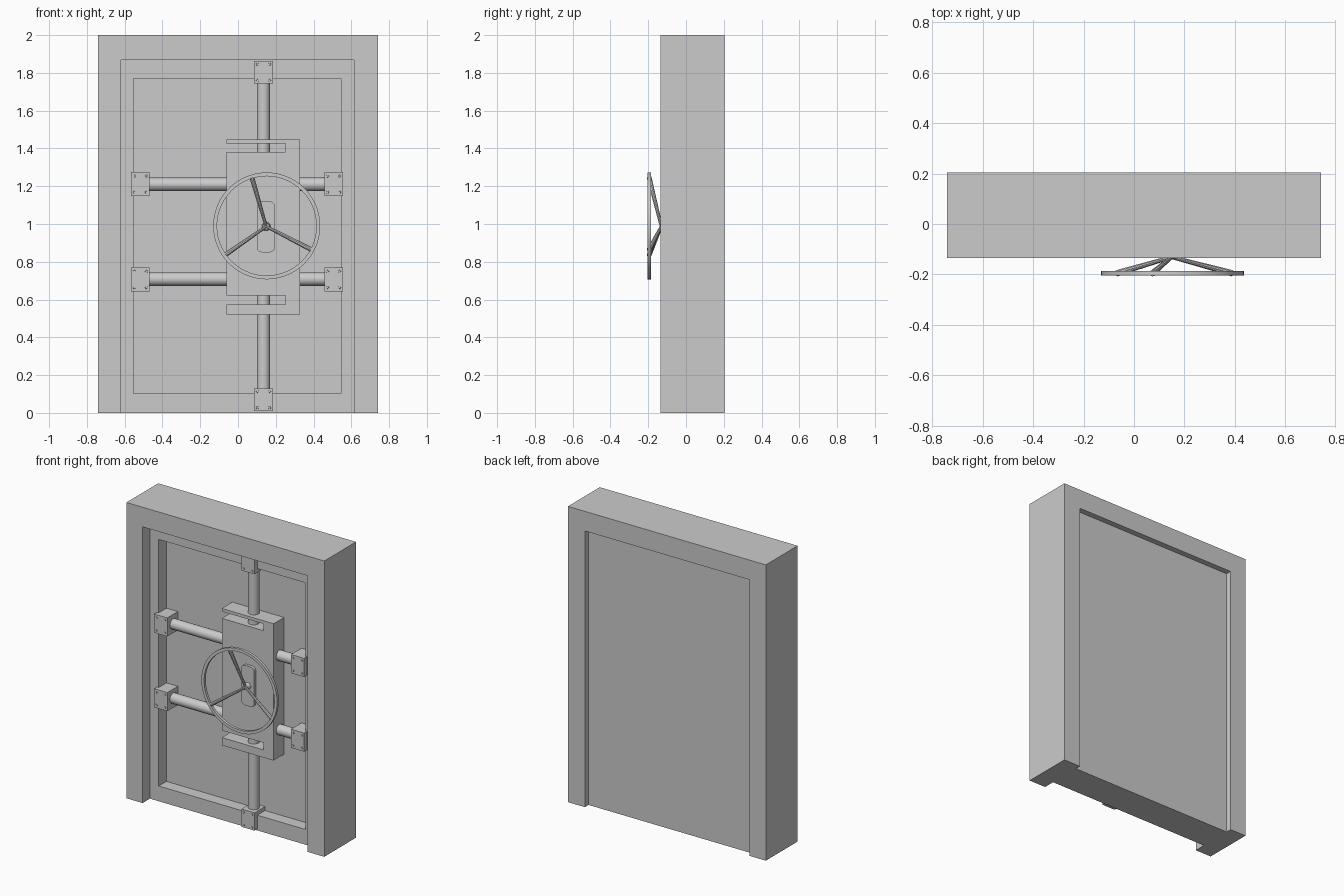
import bpy, bmesh
from math import pi, cos, sin, radians
from mathutils import Vector, Matrix

if "Cube" in bpy.data.objects:
    bpy.data.objects.remove(bpy.data.objects["Cube"])


def finish(name, bm, smooth=False):
    bmesh.ops.recalc_face_normals(bm, faces=bm.faces[:])
    mesh = bpy.data.meshes.new(name)
    bm.to_mesh(mesh)
    bm.free()
    if smooth:
        mesh.shade_smooth()
        mesh.set_sharp_from_angle(angle=radians(35))
    ob = bpy.data.objects.new(name, mesh)
    bpy.context.collection.objects.link(ob)
    return ob


def add_box(bm, x, y, z):
    size = Matrix.Diagonal((x[1] - x[0], y[1] - y[0], z[1] - z[0], 1))
    mid = Matrix.Translation((sum(x) / 2, sum(y) / 2, sum(z) / 2))
    return bmesh.ops.create_cube(bm, size=1, matrix=mid @ size)


def add_rod(bm, a, b, r1, r2=None, sides=20):
    a, b = Vector(a), Vector(b)
    rot = (b - a).to_track_quat('Z', 'Y').to_matrix().to_4x4()
    bmesh.ops.create_cone(bm, cap_ends=True, segments=sides, radius1=r1,
                          radius2=r1 if r2 is None else r2, depth=(b - a).length,
                          matrix=Matrix.Translation((a + b) / 2) @ rot)


def prism(name, outline, y0, y1, smooth=False):
    """Extrude an x/z outline from y0 to y1."""
    bm = bmesh.new()
    face = bm.faces.new([bm.verts.new((x, y0, z)) for x, z in outline])
    ext = bmesh.ops.extrude_face_region(bm, geom=[face])
    verts = [v for v in ext['geom'] if isinstance(v, bmesh.types.BMVert)]
    bmesh.ops.translate(bm, vec=(0, y1 - y0, 0), verts=verts)
    return finish(name, bm, smooth)


FRONT, BACK = -0.135, 0.204      # frame faces
RIM, PANEL = -0.057, 0.025       # door rim and sunken panel
BOX_FRONT, BAR_Y = -0.087, -0.024
L, R, TOP = -0.619, 0.614, 1.867  # doorway opening

# Frame: two jambs and a lintel
prism("door_frame", [(-.74, 0), (L, 0), (L, TOP), (R, TOP), (R, 0),
                     (.74, 0), (.74, 2), (-.74, 2)], FRONT, BACK)

# Door slab with a recessed front panel
bm = bmesh.new()
add_box(bm, (L, R), (RIM, 0.165), (0, TOP))
front = min(bm.faces, key=lambda f: f.calc_center_median().y)
bmesh.ops.inset_individual(bm, faces=[front], thickness=0.07)
for v in front.verts:
    v.co.x = -0.553 if v.co.x < 0 else 0.545
    v.co.z = 0.103 if v.co.z < 1 else 1.77
inner = bmesh.ops.extrude_discrete_faces(bm, faces=[front])['faces'][0]
for v in inner.verts:
    v.co.y = PANEL
finish("door_slab", bm)

# Lock case with open slots near top and bottom
prism("lock_case", [(-.06, 1.447), (.327, 1.447), (.327, .522), (-.06, .522),
                    (-.06, .574), (.252, .574), (.252, .622), (-.06, .622),
                    (-.06, 1.38), (.252, 1.38), (.252, 1.426), (-.06, 1.426)],
      BOX_FRONT, PANEL)

# Locking bars
bm = bmesh.new()
for z in (1.21, 0.708):
    add_rod(bm, (-.5, BAR_Y, z), (0, BAR_Y, z), .035)
    add_rod(bm, (.3, BAR_Y, z), (.5, BAR_Y, z), .035)
for z0, z1 in ((1.36, 1.78), (.09, .64)):
    add_rod(bm, (.135, BAR_Y, z0), (.135, BAR_Y, z1), .035)
finish("locking_bars", bm, True)

# Guide blocks with four rivets each
blocks, rivets = bmesh.new(), bmesh.new()
for cx, cz in ((-.517, 1.211), (-.517, .706), (.506, 1.211), (.506, .706),
               (.135, 1.803), (.135, .07)):
    hz = .063 if abs(cx) > .2 else .06
    add_box(blocks, (cx - .049, cx + .049), (BOX_FRONT, PANEL), (cz - hz, cz + hz))
    for sx in (-1, 1):
        for sz in (-1, 1):
            x, z = cx + sx * .032, cz + sz * .043
            add_rod(rivets, (x, BOX_FRONT + .004, z), (x, BOX_FRONT - .004, z),
                    .008, .006, 10)
finish("guide_blocks", blocks)
finish("block_rivets", rivets, True)

# Rounded plate under the wheel
plate = []
for cx, cz, a0 in ((.168, 1.093, 0), (.127, 1.093, 90),
                   (.127, .877, 180), (.168, .877, 270)):
    for i in range(5):
        a = radians(a0 + i * 22.5)
        plate.append((cx + .027 * cos(a), cz + .027 * sin(a)))
prism("wheel_plate", plate, -0.107, BOX_FRONT + .005, True)

# Hand wheel rim
WX, WZ = .152, .99
bm = bmesh.new()
pts = [bm.verts.new((WX + r, y, WZ)) for r, y in
       ((.263, -.186), (.283, -.186), (.283, -.204), (.263, -.204))]
edges = [bm.edges.new((pts[i], pts[(i + 1) % 4])) for i in range(4)]
bmesh.ops.spin(bm, geom=pts + edges, cent=(WX, 0, WZ), axis=(0, 1, 0),
               angle=2 * pi, steps=56, use_merge=True)
bmesh.ops.remove_doubles(bm, verts=bm.verts[:], dist=1e-5)
finish("wheel_rim", bm, True)

# Hub and tapered spokes reaching forward to the rim
bm = bmesh.new()
hub = (WX - .003, -.131, WZ - .003)
add_rod(bm, (hub[0], -.1, hub[2]), (hub[0], -.137, hub[2]), .024, .018)
for deg in (107, 215, 332):
    a = radians(deg)
    tip = (WX + .268 * cos(a), -.195, WZ + .268 * sin(a))
    add_rod(bm, hub, tip, .008, .013, 10)
finish("wheel_spokes", bm, True)
